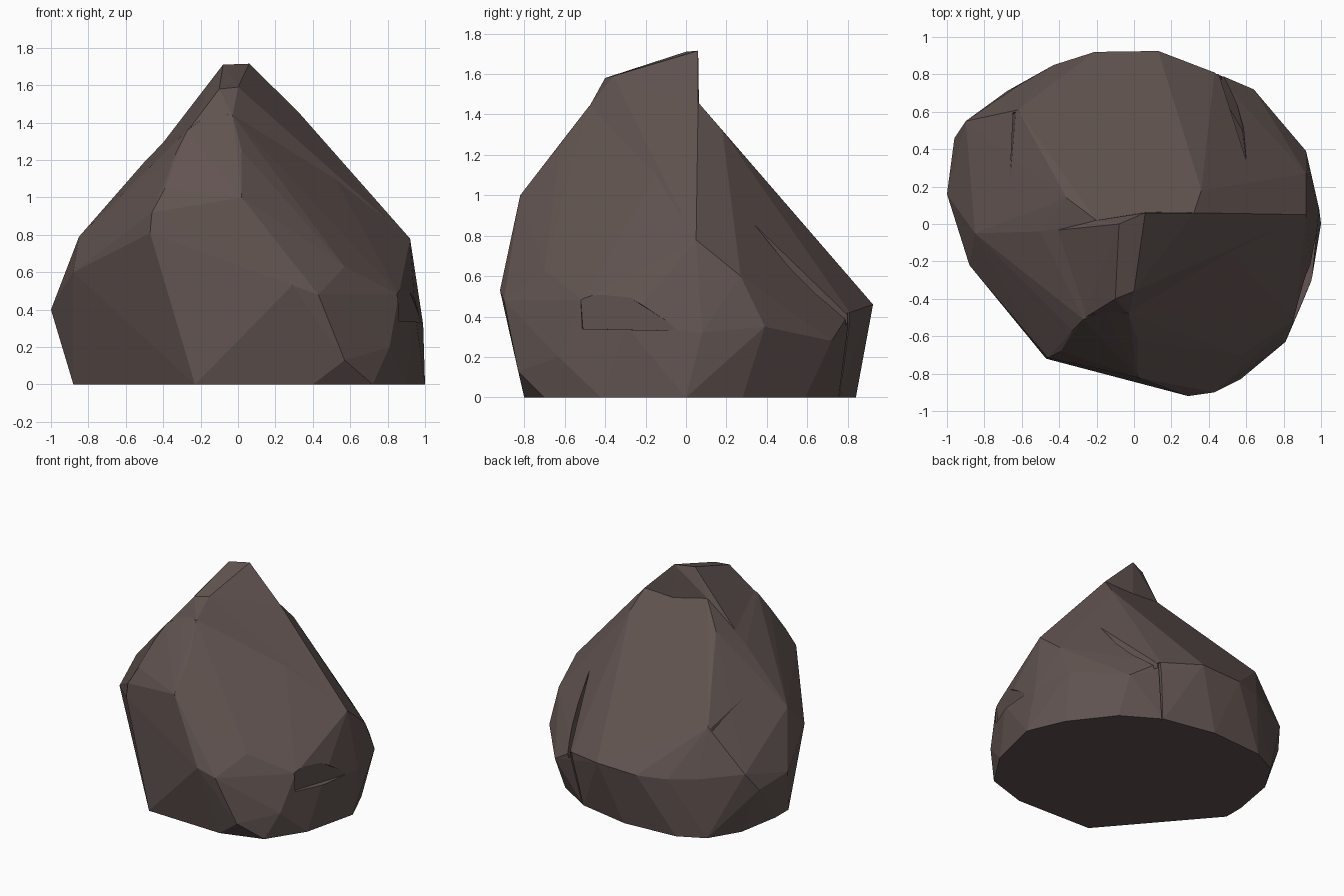
import bpy, bmesh

rock_mat = bpy.data.materials.new("dark_stone")
rock_mat.diffuse_color = (0.12, 0.088, 0.081, 1)


def hull(name, points, helper=False):
    """Faceted stone chunk: convex hull of its corner points."""
    bm = bmesh.new()
    for p in points:
        bm.verts.new(p)
    out = bmesh.ops.convex_hull(bm, input=bm.verts[:])
    loose = {g for g in out["geom_interior"] + out["geom_unused"]
             if isinstance(g, bmesh.types.BMVert)}
    bmesh.ops.delete(bm, geom=list(loose), context='VERTS')
    bmesh.ops.recalc_face_normals(bm, faces=bm.faces[:])
    mesh = bpy.data.meshes.new(name)
    bm.to_mesh(mesh)
    bm.free()
    mesh.materials.append(rock_mat)
    ob = bpy.data.objects.new(name, mesh)
    bpy.context.collection.objects.link(ob)
    if helper:
        ob.hide_render = True
        ob.display_type = 'WIRE'
    return ob


def combine(target, other, operation):
    """Apply a boolean, then discard the helper chunk."""
    mod = target.modifiers.new("cut", 'BOOLEAN')
    mod.operation = operation
    mod.solver = 'EXACT'
    mod.object = other
    bpy.context.view_layer.objects.active = target
    bpy.ops.object.modifier_apply(modifier=mod.name)
    bpy.data.objects.remove(other, do_unlink=True)


# footprint on the ground (x, y)
base = [(-0.88, -0.02), (-0.88, 0.14), (-0.82, 0.48), (-0.68, 0.71), (-0.48, 0.81),
        (-0.05, 0.84), (0.36, 0.76), (0.64, 0.59), (0.88, 0.28), (1.0, 0.0), (0.90, -0.42),
        (0.72, -0.70), (0.40, -0.80), (-0.23, -0.78)]

# widest belt of the boulder, going round from the front
belt = [(0.57, -0.83, 0.13), (0.43, -0.90, 0.48), (0.29, -0.92, 0.53), (-0.47, -0.72, 0.81),
        (-0.88, -0.22, 0.60), (-0.85, -0.05, 0.79), (-1.0, 0.16, 0.40), (-0.96, 0.46, 0.36),
        (-0.90, 0.55, 0.50), (-0.62, 0.74, 0.46), (-0.43, 0.85, 0.45), (-0.21, 0.92, 0.45),
        (0.13, 0.925, 0.46), (0.43, 0.81, 0.42), (0.64, 0.72, 0.28), (0.92, 0.39, 0.35),
        (0.92, 0.27, 0.60), (0.92, 0.05, 0.78), (0.99, 0.08, 0.32),
        (0.95, -0.30, 0.36), (0.86, -0.51, 0.48), (0.81, -0.63, 0.20), (0.57, -0.70, 0.63)]

# shoulders below the peak
shoulder = [(0.02, -0.82, 1.0), (-0.46, -0.715, 0.92), (-0.39, -0.68, 1.05),
            (-0.33, -0.57, 1.24), (-0.27, -0.51, 1.36), (-0.03, -0.48, 1.44),
            (0.02, -0.62, 1.25), (-0.50, -0.04, 1.19), (-0.36, 0.14, 1.33),
            (-0.62, 0.61, 0.82), (0.36, 0.18, 1.32)]

# crest line shared by the boulder and the peak
crest = [(-0.20, 0.02, 1.50), (0.32, 0.06, 1.46), (-0.15, -0.46, 1.45)]

rock = hull("rock", [(x, y, 0) for x, y in base] + belt + shoulder + crest)

# raised peak with a steep back wall
peak = hull("peak", crest + [(-0.10, -0.40, 1.58), (0.0, -0.36, 1.59),
                             (-0.08, 0.0, 1.71), (0.06, 0.06, 1.715), (0.065, 0.065, 1.40),
                             (0.91, 0.04, 0.78), (-0.48, -0.04, 1.19), (-0.27, -0.505, 1.355),
                             (-0.03, -0.48, 1.435), (0.0, -0.3, 0.8)], True)
combine(rock, peak, 'UNION')

# cracks and chips, each a thin wedge
cuts = {
    "back_right_crack": [(0.60, 0.34, 0.85), (0.575, 0.56, 0.95), (0.60, 0.54, 0.95),
                         (0.45, 0.88, 0.50), (0.50, 0.88, 0.50), (0.58, 0.50, 0.52),
                         (0.45, 0.72, 0.25)],
    "lower_back_crack": [(0.44, 0.92, 0.45), (0.48, 0.90, 0.45), (0.38, 0.92, -0.02),
                         (0.41, 0.92, -0.02), (0.43, 0.74, 0.40), (0.36, 0.71, -0.02)],
    "left_crack": [(-0.67, 0.05, 1.02), (-0.64, 0.62, 0.90), (-0.615, 0.62, 0.90),
                   (-0.65, 0.58, 0.72)],
    "front_right_chip": [(0.85, -0.52, 0.49), (0.89, -0.38, 0.56), (0.985, -0.02, 0.33),
                         (0.84, -0.51, 0.34), (1.1, -0.55, 0.49), (1.1, -0.36, 0.58),
                         (1.1, -0.55, 0.34)],
}
for name, pts in cuts.items():
    combine(rock, hull(name, pts, True), 'DIFFERENCE')

for poly in rock.data.polygons:
    poly.use_smooth = False
